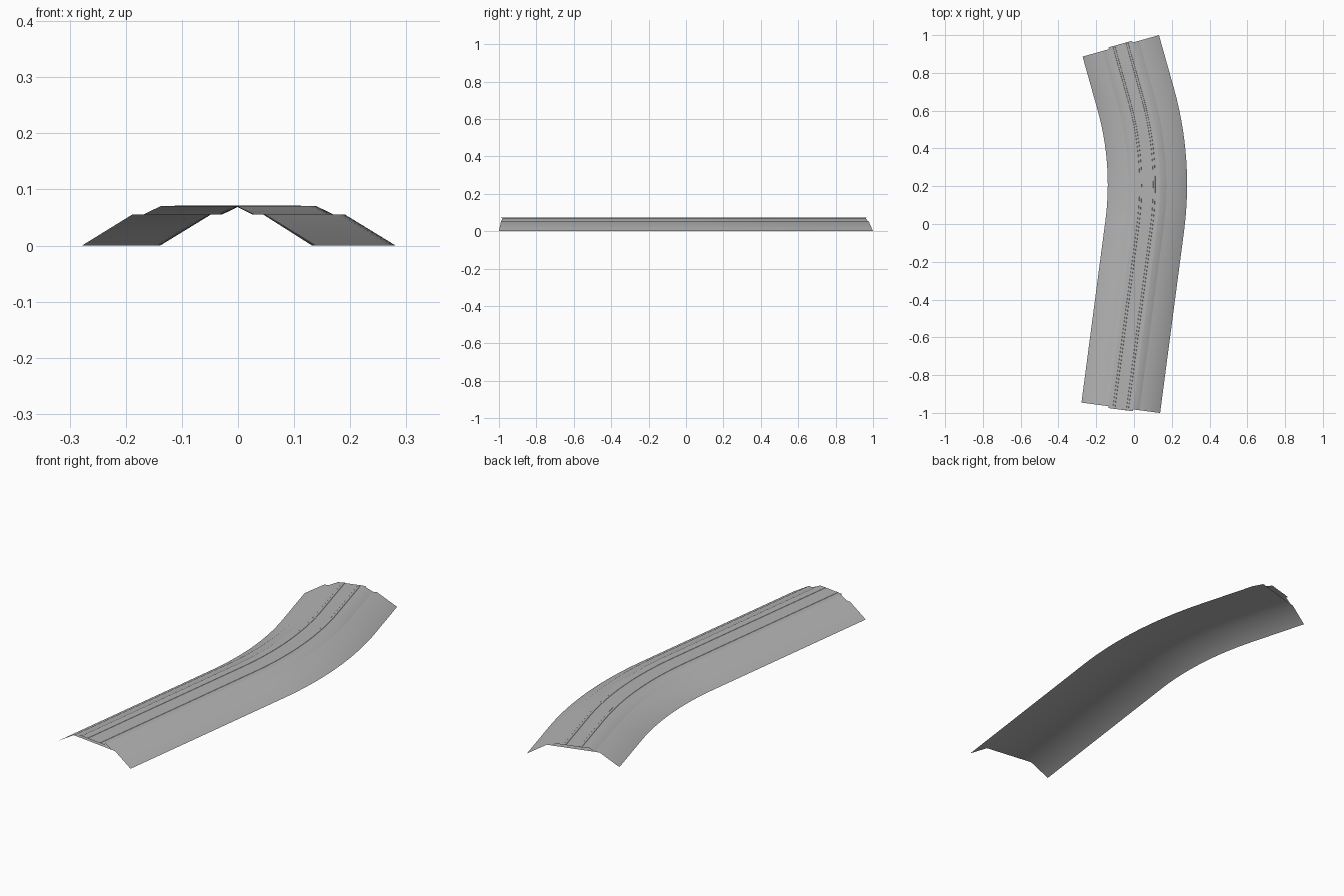
import bpy, bmesh, math
from mathutils import Vector

if "Cube" in bpy.data.objects:
    bpy.data.objects.remove(bpy.data.objects["Cube"])

grey = bpy.data.materials.new("light grey")
grey.diffuse_color = (0.45, 0.45, 0.45, 1)
grey.use_nodes = True
grey.node_tree.nodes["Principled BSDF"].inputs["Base Color"].default_value = grey.diffuse_color

# Centre line: straight, circular bend to the left, straight
START, END = Vector((-0.07, -0.973)), Vector((-0.07, 0.943))
A0, A1 = math.radians(7.5), math.radians(-15.7)   # headings, clockwise from +y
TANGENT = 0.345


def heading(a):
    return Vector((math.sin(a), math.cos(a)))


def centre_line(overhang=0.0, bend_steps=16, straight_steps=6):
    d0, d1 = heading(A0), heading(A1)
    gap = END - START
    t = (gap.x * d1.y - gap.y * d1.x) / (d0.x * d1.y - d0.y * d1.x)
    corner = START + d0 * t
    p0, p1 = corner - d0 * TANGENT, corner + d1 * TANGENT
    radius = TANGENT / math.tan((A0 - A1) / 2)
    hub = p0 + Vector((-d0.y, d0.x)) * radius
    first, last = START - d0 * overhang, END + d1 * overhang
    pts = [(first.lerp(p0, i / straight_steps), A0) for i in range(straight_steps)]
    for i in range(bend_steps + 1):
        a = A0 + (A1 - A0) * i / bend_steps
        pts.append((hub + Vector((math.cos(a), -math.sin(a))) * radius, a))
    pts += [(p1.lerp(last, i / straight_steps), A1) for i in range(1, straight_steps + 1)]
    return pts


def sweep(name, profile, overhang=0.0, angle=30):
    """Sweep an open (offset, height) profile along the centre line."""
    bm = bmesh.new()
    rows = []
    for p, a in centre_line(overhang):
        side = Vector((math.cos(a), -math.sin(a)))
        rows.append([bm.verts.new((*(p + side * o), z)) for o, z in profile])
    for r, s in zip(rows, rows[1:]):
        for j in range(len(profile) - 1):
            bm.faces.new((r[j], r[j + 1], s[j + 1], s[j]))
    mesh = bpy.data.meshes.new(name)
    bm.to_mesh(mesh)
    bm.free()
    mesh.materials.append(grey)
    ob = bpy.data.objects.new(name, mesh)
    bpy.context.collection.objects.link(ob)
    bpy.ops.object.select_all(action='DESELECT')
    ob.select_set(True)
    bpy.context.view_layer.objects.active = ob
    bpy.ops.object.shade_smooth_by_angle(angle=math.radians(angle))
    return ob


def mirrored(half):
    return half + [(-o, z) for o, z in reversed(half)]


# Earth bank, open underneath
sweep("embankment", mirrored([(-0.21, 0.0), (-0.12, 0.055)]), angle=40)
# Stone bed on top of the bank
sweep("ballast", mirrored([(-0.10, 0.0552), (-0.067, 0.071)]), angle=40)
# Thin track plate reaching just past both ends
sweep("track_bed", [(-0.065, 0.0715), (0.065, 0.0715)], overhang=0.01)
# Pair of flat rails
for label, c in (("left_rail", -0.036), ("right_rail", 0.036)):
    sweep(label, [(c - 0.006, 0.0715), (c - 0.005, 0.0725),
                  (c + 0.005, 0.0725), (c + 0.006, 0.0715)], overhang=0.01)
